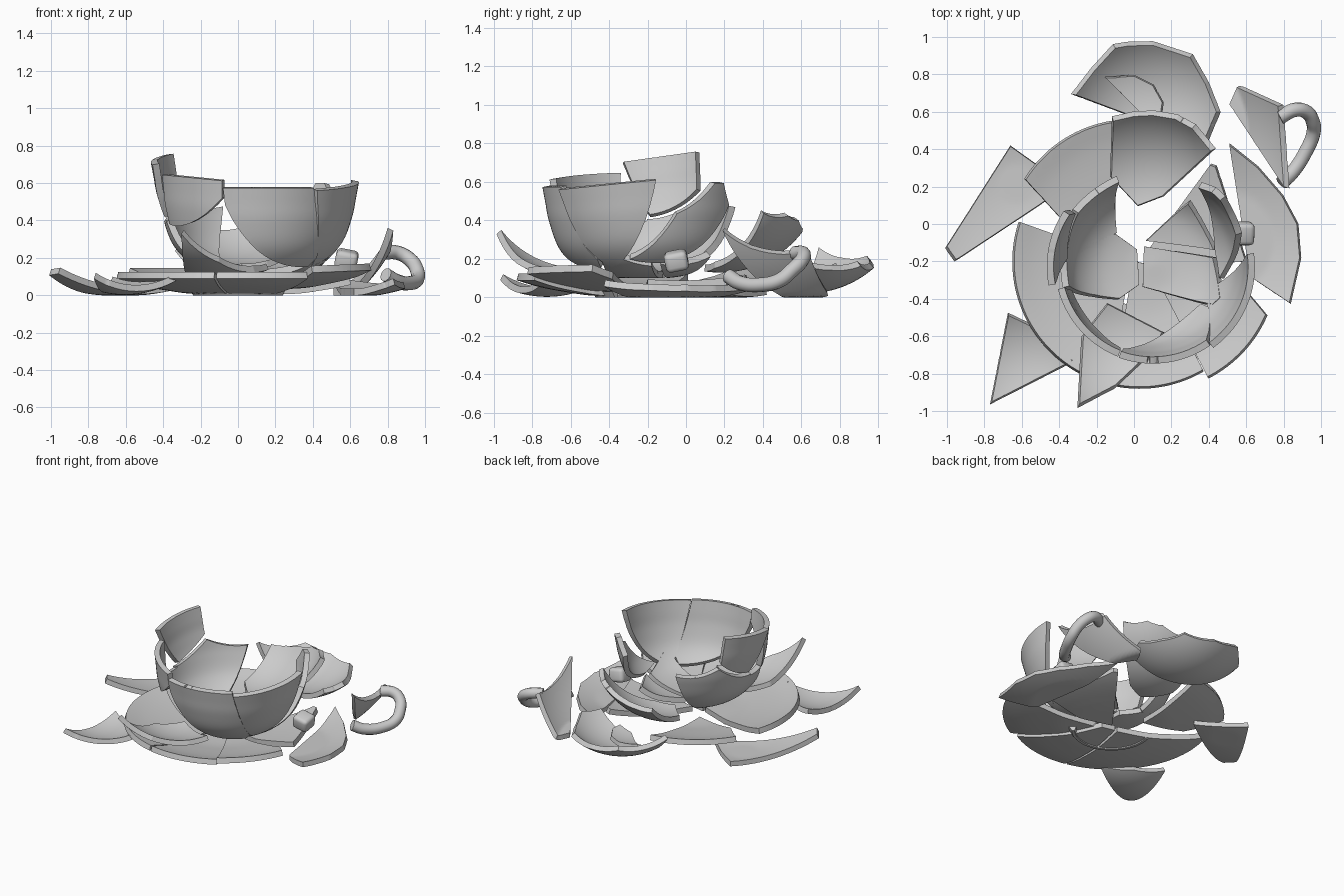
import bpy, bmesh
from math import radians, cos, sin, pi, hypot, sqrt, atan2
from mathutils import Vector, Matrix, Euler

if "Cube" in bpy.data.objects:
    bpy.data.objects.remove(bpy.data.objects["Cube"])

CUP = [(0, .14), (.15, .14), (.3, .18), (.41, .28), (.465, .42), (.485, .52), (.5, .6)]
SAUCER = [(0, .05), (.25, .045), (.4, .062), (.55, .09), (.67, .125)]
CUP_C, SAUCER_C = Vector((.1, -.22, .4)), Vector((.03, -.2, .05))


def smooth_profile(pts, n=8):
    """Spline through a profile, with running arc length (s, r, z)."""
    p = [pts[0]] + pts + [(2 * pts[-1][0] - pts[-2][0], 2 * pts[-1][1] - pts[-2][1])]
    out = []
    for i in range(1, len(p) - 2):
        for k in range(n):
            t = k / n
            out.append([.5 * (2 * p[i][a] + (p[i + 1][a] - p[i - 1][a]) * t
                        + (2 * p[i - 1][a] - 5 * p[i][a] + 4 * p[i + 1][a] - p[i + 2][a]) * t * t
                        + (3 * p[i][a] - p[i - 1][a] - 3 * p[i + 1][a] + p[i + 2][a]) * t ** 3)
                        for a in (0, 1)])
    out.append(list(pts[-1]))
    res, s = [(0, *out[0])], 0
    for a, b in zip(out, out[1:]):
        s += hypot(b[0] - a[0], b[1] - a[1])
        res.append((s, *b))
    return res


def at(prof, s):
    for a, b in zip(prof, prof[1:]):
        if s <= b[0] + 1e-6:
            t = (s - a[0]) / (b[0] - a[0])
            return a[1] + (b[1] - a[1]) * t, a[2] + (b[2] - a[2]) * t
    return prof[-1][1:]


def patch(poly, rim=None, n=26):
    """Flat grid trimmed to a convex polygon and, optionally, a rim circle."""
    area = sum(a[0] * b[1] - b[0] * a[1] for a, b in zip(poly, poly[1:] + poly[:1]))
    if area < 0:
        poly = poly[::-1]
    xs, ys = [p[0] for p in poly], [p[1] for p in poly]
    x0, x1, y0, y1 = min(xs), max(xs), min(ys), max(ys)
    bm = bmesh.new()
    bmesh.ops.create_grid(bm, x_segments=n, y_segments=n, size=.5)
    for v in bm.verts:
        v.co.x = (x0 + x1) / 2 + v.co.x * (x1 - x0)
        v.co.y = (y0 + y1) / 2 + v.co.y * (y1 - y0)
    cuts = [(a, (b[1] - a[1], a[0] - b[0])) for a, b in zip(poly, poly[1:] + poly[:1])]
    if rim:
        cuts += [((rim * cos(k * pi / 36), rim * sin(k * pi / 36)),
                  (cos(k * pi / 36), sin(k * pi / 36))) for k in range(72)]
    for co, no in cuts:
        bmesh.ops.bisect_plane(bm, geom=bm.verts[:] + bm.edges[:] + bm.faces[:], dist=1e-6,
                               plane_co=(*co, 0), plane_no=(*no, 0), clear_outer=True)
    bmesh.ops.remove_doubles(bm, verts=bm.verts[:], dist=.002)
    return bm


def finish(name, bm, thick, mat=None):
    me = bpy.data.meshes.new(name)
    bm.to_mesh(me)
    bm.free()
    ob = bpy.data.objects.new(name, me)
    bpy.context.collection.objects.link(ob)
    if mat:
        ob.matrix_world = mat
    if thick:
        m = ob.modifiers.new("thickness", 'SOLIDIFY')
        m.thickness, m.offset = thick, -1
    bpy.ops.object.select_all(action='DESELECT')
    ob.select_set(True)
    bpy.context.view_layer.objects.active = ob
    if thick:
        bpy.ops.object.modifier_apply(modifier="thickness")
    bpy.ops.object.shade_smooth_by_angle(angle=radians(35))
    return ob


def turned(name, profile, poly, centre, move, rot, thick):
    """Piece of a turned vessel, cut in its unrolled disc."""
    prof = smooth_profile(profile)
    bm = patch(poly, prof[-1][0])
    for v in bm.verts:
        s = hypot(v.co.x, v.co.y)
        a = atan2(v.co.y, v.co.x)
        r, z = at(prof, s)
        v.co = (r * cos(a), r * sin(a), z - centre.z)
    mat = Matrix.Translation(centre + Vector(move)) @ Euler(rot).to_matrix().to_4x4()
    return finish(name, bm, thick, mat)


def cup(name, polar, move=(0, 0, 0), rot=(0, 0, 0)):
    L = smooth_profile(CUP)[-1][0]
    poly = [(L * s * cos(radians(a)), L * s * sin(radians(a))) for a, s in polar]
    return turned(name, CUP, poly, CUP_C, move, rot, .037)


def saucer(name, pts, move=(0, 0, 0), rot=(0, 0, 0)):
    poly = [(x - SAUCER_C.x, y - SAUCER_C.y) for x, y in pts]
    return turned(name, SAUCER, poly, SAUCER_C, move, rot, .038)


def loose(name, pts, R, thick=.035):
    """Curved shard: plan outline, hung on a sphere through its three 3D points."""
    a, b, c = [Vector(p) for p in pts if len(p) == 3]
    u, w = b - a, c - a
    n = u.cross(w)
    cc = a + (w.length_squared * n.cross(u) + u.length_squared * w.cross(n)) / (2 * n.length_squared)
    n.normalize()
    if n.z < 0:
        n = -n
    R = max(R, (cc - a).length * 1.05)
    o = cc + n * sqrt(R * R - (cc - a).length_squared)
    bm = patch([p[:2] for p in pts])
    for v in bm.verts:
        d2 = (v.co.x - o.x) ** 2 + (v.co.y - o.y) ** 2
        v.co.z = max(thick, o.z - sqrt(max(R * R - d2, .01)))
    return finish(name, bm, thick)


def tube(name, pts, radius):
    cu = bpy.data.curves.new(name, 'CURVE')
    cu.dimensions, cu.bevel_depth, cu.bevel_resolution, cu.use_fill_caps = '3D', radius, 4, True
    sp = cu.splines.new('BEZIER')
    sp.bezier_points.add(len(pts) - 1)
    for q, p in zip(sp.bezier_points, pts):
        q.co, q.handle_left_type, q.handle_right_type = p, 'AUTO', 'AUTO'
    ob = bpy.data.objects.new(name, cu)
    bpy.context.collection.objects.link(ob)
    return ob


# broken saucer under the cup
saucer("saucer_left", [(-.72, .05), (-.02, -.2), (-.14, -.95), (-.72, -.9)])
saucer("saucer_front", [(0, -.2), (-.13, -.95), (.45, -.95), (.1, -.22)])
saucer("saucer_front_right", [(.05, -.25), (.4, -.92), (.9, -.75), (.56, -.36)], (.06, -.02, .02), (0, -.04, 0))
saucer("saucer_back_left", [(-.6, .22), (-.36, -.04), (-.06, -.1), (-.05, .6), (-.5, .6)], (-.04, .08, .02))
saucer("saucer_back_right", [(.06, -.16), (.41, .32), (.44, .31), (.6, -.2), (.3, -.22)])
# foot ring, only where the saucer pieces still hold it
bm = bmesh.new()
rings = [[bm.verts.new((SAUCER_C.x + r * cos(a), SAUCER_C.y + r * sin(a), z))
          for r, z in ((.24, .03), (.25, 0), (.27, 0), (.29, .03))]
         for a in (radians(165 + 4 * k) for k in range(40))]
for p, q in zip(rings, rings[1:]):
    for j in range(4):
        i = (j + 1) % 4
        bm.faces.new((p[j], p[i], q[i], q[j]))
bm.faces.new(rings[0])
bm.faces.new(rings[-1])
bmesh.ops.recalc_face_normals(bm, faces=bm.faces[:])
finish("saucer_foot", bm, 0)

# cup pieces still standing
cup("cup_front", [(249, 1.3), (301, 1.3), (322, .52), (320, .44), (251, .88)], (0, .01, -.02))
cup("cup_front_left", [(193, 1.3), (248, 1.3), (249, .88), (199, .67)], (-.01, .01, 0), (0, .1, 0))
cup("cup_front_right", [(302, 1.4), (355, 1.4), (8, 1.0), (334, .45), (325, .42)], (.01, .01, .01), (.1, 0, 0))
cup("cup_tall_left", [(146, 1.3), (195, 1.3), (180, .62), (146, .75)], (-.03, .02, .12), (.14, 0, 0))
cup("cup_back_right", [(342, .46), (20, .8), (45, 1.02), (50, 1.02), (66, .78), (14, .45)])
cup("cup_back_left", [(112, .84), (145, .9), (178, .75), (175, .6), (138, .33)])
cup("cup_floor_left", [(172, .75), (140, .33), (135, .15), (235, .16), (225, .32), (194, .75)])
cup("cup_floor_right", [(115, .14), (7, .42), (334, .55), (327, .52), (245, .16)])
cup("cup_floor_back", [(105, .17), (60, .51), (14, .44)])

# fallen shards
loose("shard_front_left", [(-.67, -.49, .1), (-.76, -.95, .12), (-.33, -.73, .12), (-.48, -.58)], .5)
loose("shard_front", [(-.29, -.96, .35), (-.27, -.6), (-.14, -.43, .14), (.15, -.58, .17), (.08, -.69), (-.1, -.86)], .55)
loose("shard_back", [(-.31, .69, .26), (-.21, .82), (-.1, .94), (-.03, .952), (.1, .955, .18), (.3, .89),
                     (.38, .75), (.44, .6, .2), (.38, .46), (.2, .5)], .5)
loose("shard_back_inner", [(-.11, .55, .35), (0, .575), (.1, .58), (.22, .56), (.31, .51, .44), (.41, .39),
                           (.15, .15), (.02, .1, .17), (-.12, .25)], .5)
loose("shard_small", [(-.15, .78, .18), (0, .79), (.1, .74), (.15, .65, .17), (.14, .58), (.03, .6, .15)], .5, .03)
loose("shard_left", [(-.65, .43, .05), (-1, -.12, .14), (-.95, -.19), (-.36, .2, .06), (-.5, .3)], 1.2)
loose("shard_right", [(.51, .42, .1), (.66, .3), (.79, .15), (.87, 0), (.885, -.18, .07), (.83, -.42, .09),
                      (.62, -.28)], 1.5)

# shard with the handle, and the stub left on the cup
loose("shard_handle", [(.55, .73, .04), (.77, .63, .26), (.8, .2, .36), (.51, .64)], .9)
tube("handle", [(.78, .57, .23), (.86, .61, .225), (.92, .6, .19), (.955, .55, .14), (.96, .49, .09),
                (.92, .39, .065), (.85, .28, .075), (.79, .22, .11)], .038)
bm = bmesh.new()
bmesh.ops.create_cube(bm, size=1)
bmesh.ops.scale(bm, vec=(.12, .12, .1), verts=bm.verts[:])
bmesh.ops.bevel(bm, geom=bm.edges[:], offset=.025, segments=3, profile=.5, affect='EDGES')
finish("handle_stub", bm, 0, Matrix.Translation((.58, -.05, .19)) @ Euler((.2, .2, 0)).to_matrix().to_4x4())
